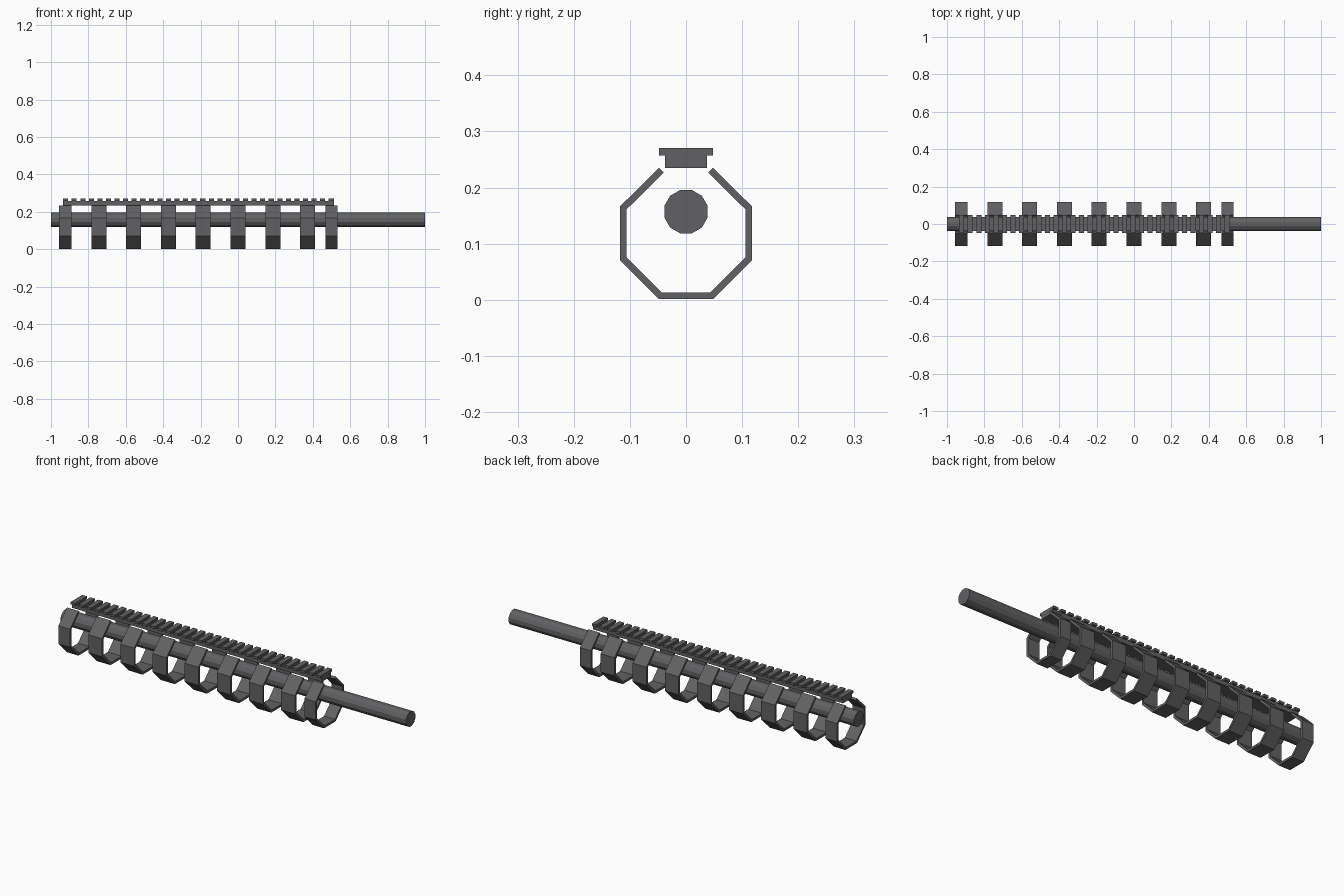
import bpy, bmesh, math
from mathutils import Vector

old = bpy.data.objects.get("Cube")
if old:
    bpy.data.objects.remove(old, do_unlink=True)

metal = bpy.data.materials.new("dark_gunmetal")
metal.use_nodes = True
colour = (0.12, 0.12, 0.125, 1)
metal.diffuse_color = colour
metal.node_tree.nodes["Principled BSDF"].inputs["Base Color"].default_value = colour


def finish(name, bm):
    mesh = bpy.data.meshes.new(name)
    bmesh.ops.recalc_face_normals(bm, faces=bm.faces)
    bm.to_mesh(mesh)
    bm.free()
    mesh.materials.append(metal)
    obj = bpy.data.objects.new(name, mesh)
    bpy.context.collection.objects.link(obj)
    return obj


def extrude_x(bm, outline, x0, x1):
    """Solid prism from a (y, z) outline, running along x."""
    ends = [[bm.verts.new((x, y, z)) for y, z in outline] for x in (x0, x1)]
    n = len(outline)
    for i in range(n):
        j = (i + 1) % n
        bm.faces.new((ends[0][i], ends[0][j], ends[1][j], ends[1][i]))
    for end in ends:
        bm.faces.new(end)


def rect(half_w, z0, z1):
    return [(-half_w, z0), (half_w, z0), (half_w, z1), (-half_w, z1)]


def slat(a, b, thick):
    """Rectangular outline with outer edge a-b, thickened towards the left."""
    a, b = Vector(a), Vector(b)
    d = (b - a).normalized()
    inward = Vector((-d.y, d.x)) * thick
    return [a, b, b + inward, a + inward]


# Barrel: twelve-sided rod with flats on top and bottom
barrel = bmesh.new()
outline = [(0.04 * math.cos(math.radians(15 + 30 * i)),
            0.157 + 0.04 * math.sin(math.radians(15 + 30 * i))) for i in range(12)]
extrude_x(barrel, outline, -1, 1)
finish("barrel", barrel)

# Handguard hoops: seven flat slats each, open at the top
corners = [(-0.048, 0.235), (-0.118, 0.166), (-0.118, 0.071), (-0.048, 0.001),
           (0.048, 0.001), (0.118, 0.071), (0.118, 0.166), (0.048, 0.235)]
spans = [(-0.957, -0.89)]
spans += [(0.186 * i - 0.04, 0.186 * i + 0.04) for i in range(-4, 3)]
spans += [(0.468, 0.532)]
for number, (x0, x1) in enumerate(spans, 1):
    hoop = bmesh.new()
    for a, b in zip(corners, corners[1:]):
        extrude_x(hoop, slat(a, b, 0.012), x0, x1)
    finish(f"handguard_hoop_{number}", hoop)

# Top rail: long base strip carrying evenly spaced cross teeth
base = bmesh.new()
extrude_x(base, rect(0.037, 0.235, 0.258), -0.935, 0.512)
finish("rail_base", base)

teeth = bmesh.new()
count, start, end, width = 32, -0.935, 0.512, 0.027
pitch = (end - start - width) / (count - 1)
for i in range(count):
    x = start + i * pitch
    extrude_x(teeth, rect(0.048, 0.257, 0.27), x, x + width)
finish("rail_teeth", teeth)
